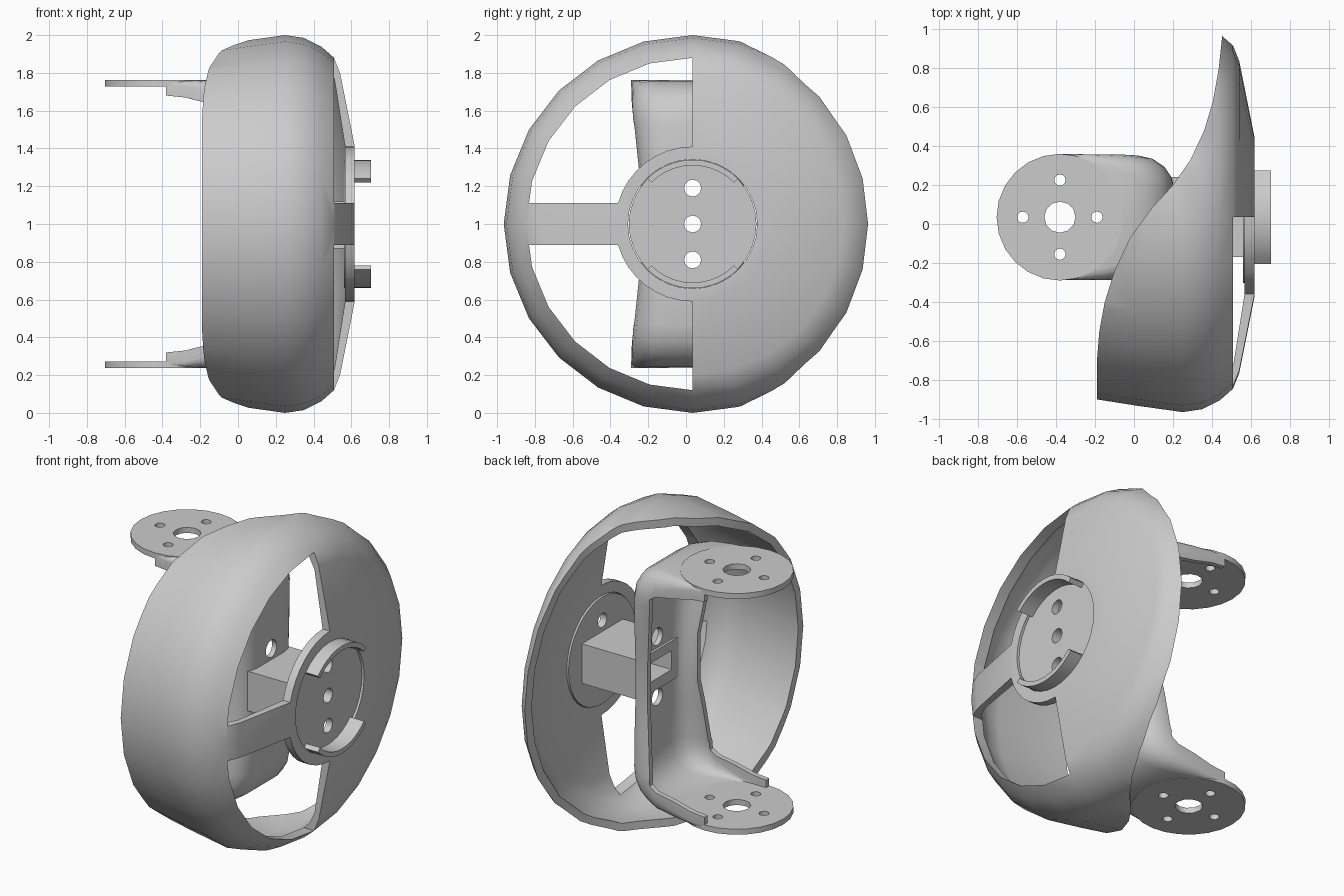
import bpy, bmesh
from math import sin, cos, pi, radians, acos
from mathutils import Vector

if "Cube" in bpy.data.objects:
    bpy.data.objects.remove(bpy.data.objects["Cube"])

C = 0.035   # y of the axle


def make(name, verts, faces):
    me = bpy.data.meshes.new(name)
    bm = bmesh.new()
    vs = [bm.verts.new(v) for v in verts]
    for f in faces:
        bm.faces.new([vs[i] for i in f])
    bmesh.ops.remove_doubles(bm, verts=bm.verts, dist=1e-5)
    bmesh.ops.recalc_face_normals(bm, faces=bm.faces)
    bm.to_mesh(me)
    bm.free()
    ob = bpy.data.objects.new(name, me)
    bpy.context.collection.objects.link(ob)
    return ob


def prism(name, pts, axis, lo, hi):
    """Extrude a 2D outline along x (points are y,z) or z (points are x,y)."""
    n = len(pts)
    at = (lambda p, h: (h, p[0], p[1])) if axis == 'x' else (lambda p, h: (p[0], p[1], h))
    verts = [at(p, lo) for p in pts] + [at(p, hi) for p in pts]
    faces = [list(range(n)), list(range(n, 2 * n))]
    faces += [[i, (i + 1) % n, n + (i + 1) % n, n + i] for i in range(n)]
    return make(name, verts, faces)


def ring(cx, cy, r, n):
    return [(cx + r * cos(2 * pi * i / n), cy + r * sin(2 * pi * i / n)) for i in range(n)]


def box_outline(a0, a1, b0, b1):
    return [(a0, b0), (a1, b0), (a1, b1), (a0, b1)]


def bake(ob):
    dg = bpy.context.evaluated_depsgraph_get()
    me = bpy.data.meshes.new_from_object(ob.evaluated_get(dg))
    ob.modifiers.clear()
    ob.data = me


def cut(ob, cutters):
    for c in cutters:
        m = ob.modifiers.new("cut", 'BOOLEAN')
        m.operation, m.solver, m.object = 'DIFFERENCE', 'EXACT', c
    bake(ob)


def arc(r, t0, t1, n):
    """Arc in y,z about the axle, measured from the top toward -y."""
    return [(C - r * sin(t0 + (t1 - t0) * i / n), 1 + r * cos(t0 + (t1 - t0) * i / n))
            for i in range(n + 1)]


# Round shell: closed profile (x, radius) turned about the axle
profile = [(-0.22, 0.93), (0.02, 0.968), (0.25, 1.0), (0.35, 0.985), (0.44, 0.94), (0.508, 0.88),
           (0.54, 0.8), (0.618, 0.41), (0.618, 0.2), (0.57, 0.2), (0.57, 0.39),
           (0.51, 0.77), (0.475, 0.84), (0.41, 0.905), (0.34, 0.94), (0.25, 0.95), (-0.22, 0.88)]
N, P = 24, len(profile)
verts = [(x, C + r * sin(2 * pi * j / N), 1 + r * cos(2 * pi * j / N))
         for j in range(N) for x, r in profile]
faces = [[j * P + i, j * P + (i + 1) % P, (j + 1) % N * P + (i + 1) % P, (j + 1) % N * P + i]
         for j in range(N) for i in range(P)]
shell = make("wheel_shell", verts, faces)

# Shell cutters: swept rear edge, two windows beside the spoke, hub bore
edge = [(-0.19, -1.2), (-0.19, -0.7), (-0.178, -0.55), (-0.15, -0.4), (-0.1, -0.24), (-0.02, -0.07),
        (0.09, 0.08), (0.2, 0.2), (0.29, 0.33), (0.36, 0.48), (0.405, 0.63), (0.435, 0.8),
        (0.453, 0.97), (0.47, 1.2)]
cutters = [prism("rear_cutter", [(-1, -1.2)] + edge + [(-1, 1.2)], 'z', -1, 3)]
window = arc(0.88, 0, radians(75), 5) + [(C - 0.866, 1.11)]
window += arc(0.41, acos(0.11 / 0.41), 0, 8)
cutters.append(prism("window_cutter", window, 'x', 0.3, 0.8))
cutters.append(prism("window_cutter", [(y, 2 - z) for y, z in window], 'x', 0.3, 0.8))
cutters.append(prism("bore_cutter", ring(C, 1, 0.342, 32), 'x', 0.4, 0.8))
cut(shell, cutters)

# Hub disc and its two raised arcs
hub = prism("hub_disc", ring(C, 1, 0.338, 32), 'x', 0.56, 0.605)
bolts = [prism("bolt_cutter", ring(C, z, 0.045, 12), 'x', 0.05, 0.8) for z in (0.81, 1.0, 1.19)]
cut(hub, bolts)
a = radians(45)
lip = arc(0.34, -a, a, 10) + arc(0.31, a, -a, 10)
parts = [shell, hub, prism("upper_hub_lip", lip, 'x', 0.58, 0.703),
         prism("lower_hub_lip", [(y, 2 - z) for y, z in lip], 'x', 0.58, 0.703)]

# Hollow block joining the hub to the bracket
block = prism("mount_block", box_outline(C - 0.205, C + 0.205, 0.87, 1.12), 'x', 0.16, 0.57)
tunnel = prism("tunnel_cutter", box_outline(C - 0.12, C + 0.12, 0.94, 1.06), 'x', 0.0, 0.54)
cut(block, [tunnel, bolts[1]])
parts.append(block)

# C-shaped bracket: x, z, half width, flange depth, corner rounding
half = [(-0.38, 1.76, 0.323, 0.08, 0.02), (-0.28, 1.76, 0.323, 0.09, 0.03),
        (-0.16, 1.76, 0.322, 0.12, 0.06), (-0.02, 1.757, 0.32, 0.14, 0.1),
        (0.07, 1.735, 0.317, 0.16, 0.14), (0.14, 1.69, 0.315, 0.18, 0.16),
        (0.185, 1.62, 0.314, 0.19, 0.17), (0.205, 1.53, 0.308, 0.19, 0.17),
        (0.208, 1.3, 0.285, 0.17, 0.15), (0.208, 1.15, 0.265, 0.15, 0.13)]
path = half + [(x, 2 - z, w, d, c) for x, z, w, d, c in reversed(half)]
verts = []
for i, (x, z, w, d, c) in enumerate(path):
    p, q = path[max(i - 1, 0)], path[min(i + 1, len(path) - 1)]
    t = Vector((q[0] - p[0], q[1] - p[1])).normalized()
    nx, nz = t.y, -t.x
    side = [(w, d), (w, c), (w - 0.08 * c, 0.6 * c), (w - 0.3 * c, 0.28 * c),
            (w - 0.6 * c, 0.08 * c), (w - c, 0)]
    for y, o in [(-y, o) for y, o in side] + side[::-1]:
        verts.append((x + nx * o, C + y, z + nz * o))
K = 12
faces = [[i * K + j, i * K + j + 1, (i + 1) * K + j + 1, (i + 1) * K + j]
         for i in range(len(path) - 1) for j in range(K - 1)]
bracket = make("bracket", verts, faces)
# Thickness grows toward the inside of the C
mid = bracket.data.polygons[(len(half) - 1) * (K - 1) + 5]
if mid.normal.x < 0:
    bracket.data.flip_normals()
sol = bracket.modifiers.new("thickness", 'SOLIDIFY')
sol.thickness, sol.offset = 0.032, -1
bake(bracket)

# Round end plates with a centre hole and four screw holes
spots = [(-0.38, C, 0.08, 12)]
spots += [(-0.38 + 0.19 * cos(k * pi / 2), C + 0.19 * sin(k * pi / 2), 0.029, 12) for k in range(4)]
screws = [prism("screw_cutter", ring(x, y, r, n), 'z', -0.5, 2.5) for x, y, r, n in spots]
wide = [prism("plate_hole_cutter", ring(C, z, 0.055, 12), 'x', 0.05, 0.4) for z in (0.81, 1.19)]
cut(bracket, screws + wide + [tunnel])
parts.append(bracket)
for name, z in (("upper_end_plate", 1.727), ("lower_end_plate", 0.238)):
    plate = prism(name, ring(-0.38, C, 0.325, 24), 'z', z, z + 0.035)
    cut(plate, screws)
    parts.append(plate)

# Remove cutters, then smooth with sharp edges kept
for ob in set(cutters + bolts + screws + wide + [tunnel]):
    bpy.data.objects.remove(ob)
bpy.ops.object.select_all(action='DESELECT')
for ob in parts:
    ob.select_set(True)
bpy.context.view_layer.objects.active = shell
bpy.ops.object.shade_smooth_by_angle(angle=radians(35))
